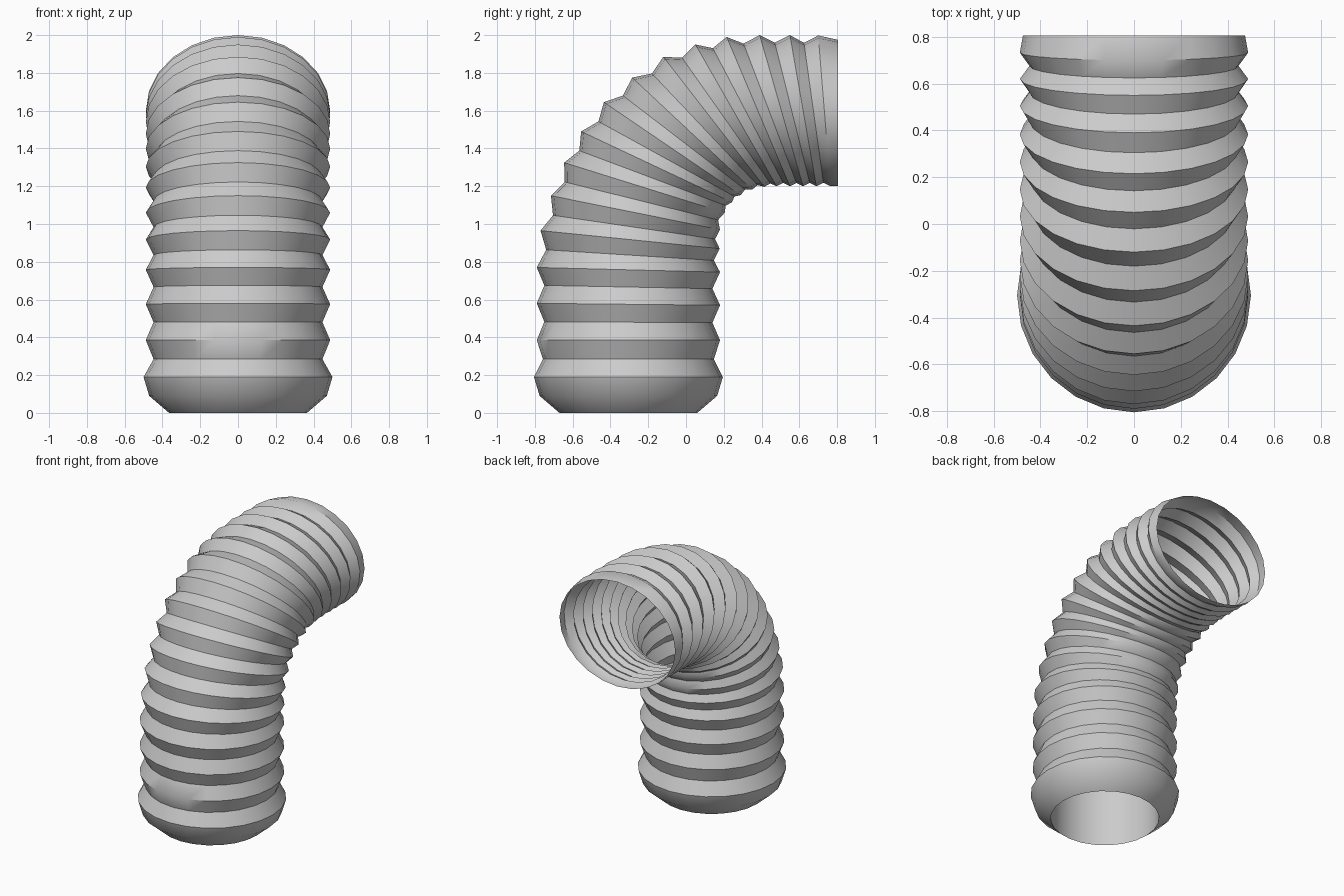
import bpy, bmesh, math
from mathutils import Vector

if "Cube" in bpy.data.objects:
    bpy.data.objects.remove(bpy.data.objects["Cube"])

SIDES = 24
RX_PEAK, RX_VALLEY, INSET = 0.488, 0.447, 0.04

# Ridge positions (y, z) along the outside and the inside of the bend
outer = [(-.805, .19), (-.79, .385), (-.79, .58), (-.79, .77), (-.77, .965), (-.715, 1.15),
         (-.645, 1.325), (-.555, 1.49), (-.435, 1.645), (-.285, 1.775), (-.12, 1.885),
         (.05, 1.95), (.215, 1.99), (.39, 2.0), (.55, 2.0), (.70, 1.998)]
inner = [(.195, .19), (.18, .385), (.18, .57), (.18, .745), (.178, .87), (.18, .97),
         (.205, 1.06), (.243, 1.115), (.29, 1.153), (.35, 1.182), (.415, 1.197),
         (.48, 1.2), (.55, 1.2), (.62, 1.2), (.69, 1.2), (.765, 1.2)]


def valley(p, q, side, depth):
    # point between two ridges, pushed in towards the tube axis
    p, q = Vector(p), Vector(q)
    t = (q - p).normalized()
    return (p + q) / 2 + Vector((t.y, -t.x)) * side * depth


def tube(name, rings):
    # skin of elliptical rings given as (outer point, inner point, half width in x)
    bm = bmesh.new()
    loops = []
    for o, i, rx in rings:
        o, i = Vector(o), Vector(i)
        c, v = (o + i) / 2, (o - i) / 2
        loop = []
        for k in range(SIDES):
            a = 2 * math.pi * k / SIDES
            p = c + v * math.cos(a)
            loop.append(bm.verts.new((rx * math.sin(a), p.x, p.y)))
        loops.append(loop)
    for a, b in zip(loops, loops[1:]):
        for k in range(SIDES):
            n = (k + 1) % SIDES
            bm.faces.new((a[k], a[n], b[n], b[k]))
    bmesh.ops.recalc_face_normals(bm, faces=bm.faces)
    me = bpy.data.meshes.new(name)
    bm.to_mesh(me)
    bm.free()
    ob = bpy.data.objects.new(name, me)
    bpy.context.collection.objects.link(ob)
    bpy.context.view_layer.objects.active = ob
    ob.select_set(True)
    bpy.ops.object.shade_smooth_by_angle(angle=math.radians(40))
    ob.select_set(False)
    return ob


# Corrugated hose: tapered foot, alternating ridges and valleys, open mouth
rings = [((-.67, 0), (.06, 0), .365), ((-.775, .09), (.165, .09), .47)]
for n in range(len(outer)):
    rings.append((outer[n], inner[n], .5 if n == 0 else RX_PEAK))
    if n + 1 < len(outer):
        gap = (Vector(inner[n + 1]) - Vector(inner[n])).length
        rings.append((valley(outer[n], outer[n + 1], 1, INSET),
                      valley(inner[n], inner[n + 1], -1, min(INSET, gap * .25)), RX_VALLEY))
rings.append(((.805, 1.975), (.805, 1.2), .475))
tube("corrugated_hose", rings)

# Smooth liner seen through the bottom opening
tube("inner_sleeve", [((-.67, 0), (.06, 0), .365), ((-.67, .43), (.06, .43), .365)])
